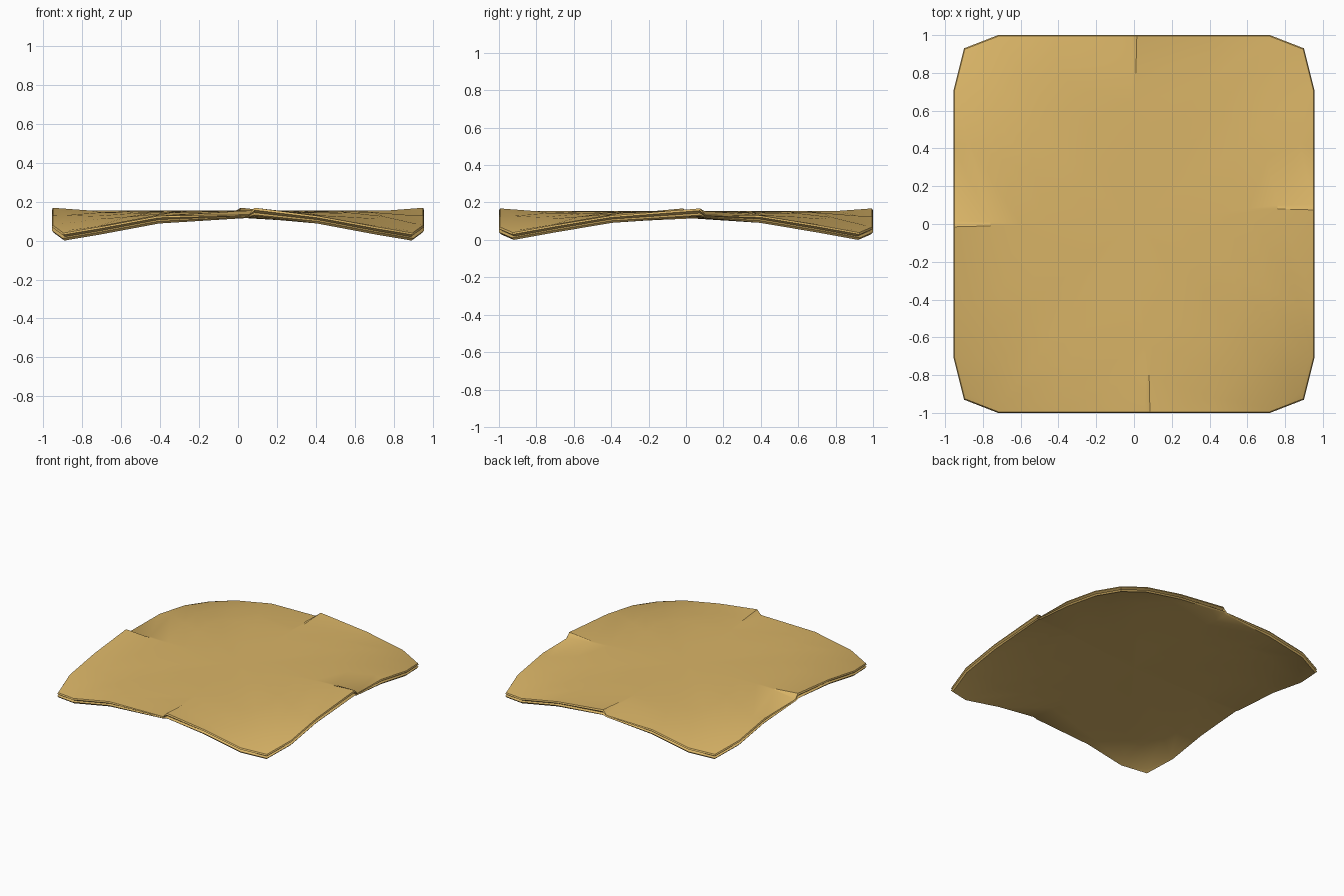
import bpy, bmesh

if "Cube" in bpy.data.objects:
    bpy.data.objects.remove(bpy.data.objects["Cube"])

# One tan cloth colour
tan = bpy.data.materials.new("tan cloth")
tan.diffuse_color = (0.70, 0.46, 0.135, 1)
tan.use_nodes = True
tan.node_tree.nodes["Principled BSDF"].inputs["Base Color"].default_value = tan.diffuse_color

HX, HY = 0.955, 1.0

# Quarter outline: outer edge point, end of the pucker on the face, is it a mid-edge tuck
QUARTER = [((0.015, 1.0), (0.01, 0.80), True),
           ((0.41, 1.0), (0.43, 0.92), False),
           ((0.72, 1.0), (0.72, 0.975), False),
           ((0.90, 0.93), (0.875, 0.90), False),
           ((0.955, 0.71), (0.93, 0.71), False),
           ((0.955, 0.40), (0.875, 0.43), False),
           ((0.955, 0.015), (0.76, 0.01), True)]


def droop(x, y):
    """The pad is level along its axes and sags towards the corners."""
    return -0.15 * (x / HX * y / HY) ** 2


def outline():
    """Mirror the quarter round all four corners, with slightly off-centre tucks."""
    pts = []
    for sx, sy, flip in ((1, 1, 0), (1, -1, 1), (-1, -1, 0), (-1, 1, 1)):
        for (ox, oy), (ix, iy), tuck in (QUARTER[::-1] if flip else QUARTER):
            dx = dy = low = 0
            if tuck and oy > 0.9:
                dx = 0.07 if sy < 0 else 0
                low = sx < 0
            elif tuck:
                dy = 0.09 if sx > 0 else 0
                low = sy > 0
            pts.append(((ox * sx + dx, oy * sy + dy), (ix * sx + dx, iy * sy + dy), tuck, low))
    return pts


bm = bmesh.new()
pts = outline()
n = len(pts)


def ring(fn):
    return [bm.verts.new(fn(*p)) for p in pts]


def face_ring(scale, z):
    def fn(o, i, tuck, low):
        x, y = i[0] * scale, i[1] * scale
        return (x, y, z + droop(x, y))
    return ring(fn)


def edge_ring(scale, z, high, dip):
    def fn(o, i, tuck, low):
        x, y = o[0] * scale, o[1] * scale
        h = z + droop(*o)
        if tuck:
            h = dip if low else high
        return (x, y, h)
    return ring(fn)


TOP, BOT = 0.156, 0.117
# Top face, puckered rim with a recessed seam, then underside
rings = [face_ring(s, TOP) for s in (0.3, 0.6, 0.8, 1.0)]
rings += [edge_ring(0.995, TOP, 0.17, 0.135),
          edge_ring(1.0, 0.146, 0.158, 0.131),
          edge_ring(0.985, 0.137, 0.145, 0.128),
          edge_ring(1.0, 0.128, 0.134, 0.125),
          edge_ring(0.99, BOT, 0.127, 0.118)]
rings += [face_ring(s, BOT + 0.002) for s in (1.0, 0.8, 0.6, 0.3)]
for a, b in zip(rings, rings[1:]):
    for k in range(n):
        j = (k + 1) % n
        bm.faces.new((a[k], a[j], b[j], b[k]))
for r, z in ((rings[0], TOP), (rings[-1], BOT + 0.002)):
    c = bm.verts.new((0, 0, z))
    for k in range(n):
        bm.faces.new((c, r[k], r[(k + 1) % n]))
bmesh.ops.recalc_face_normals(bm, faces=bm.faces[:])

# Rest the lowest corner on the ground
low_z = min(v.co.z for v in bm.verts)
bmesh.ops.translate(bm, verts=bm.verts[:], vec=(0, 0, -low_z))

me = bpy.data.meshes.new("cushion_pad")
bm.to_mesh(me)
bm.free()
pad = bpy.data.objects.new("cushion_pad", me)
bpy.context.collection.objects.link(pad)
me.materials.append(tan)
bpy.context.view_layer.objects.active = pad
pad.select_set(True)
bpy.ops.object.shade_smooth_by_angle(angle=0.6)
